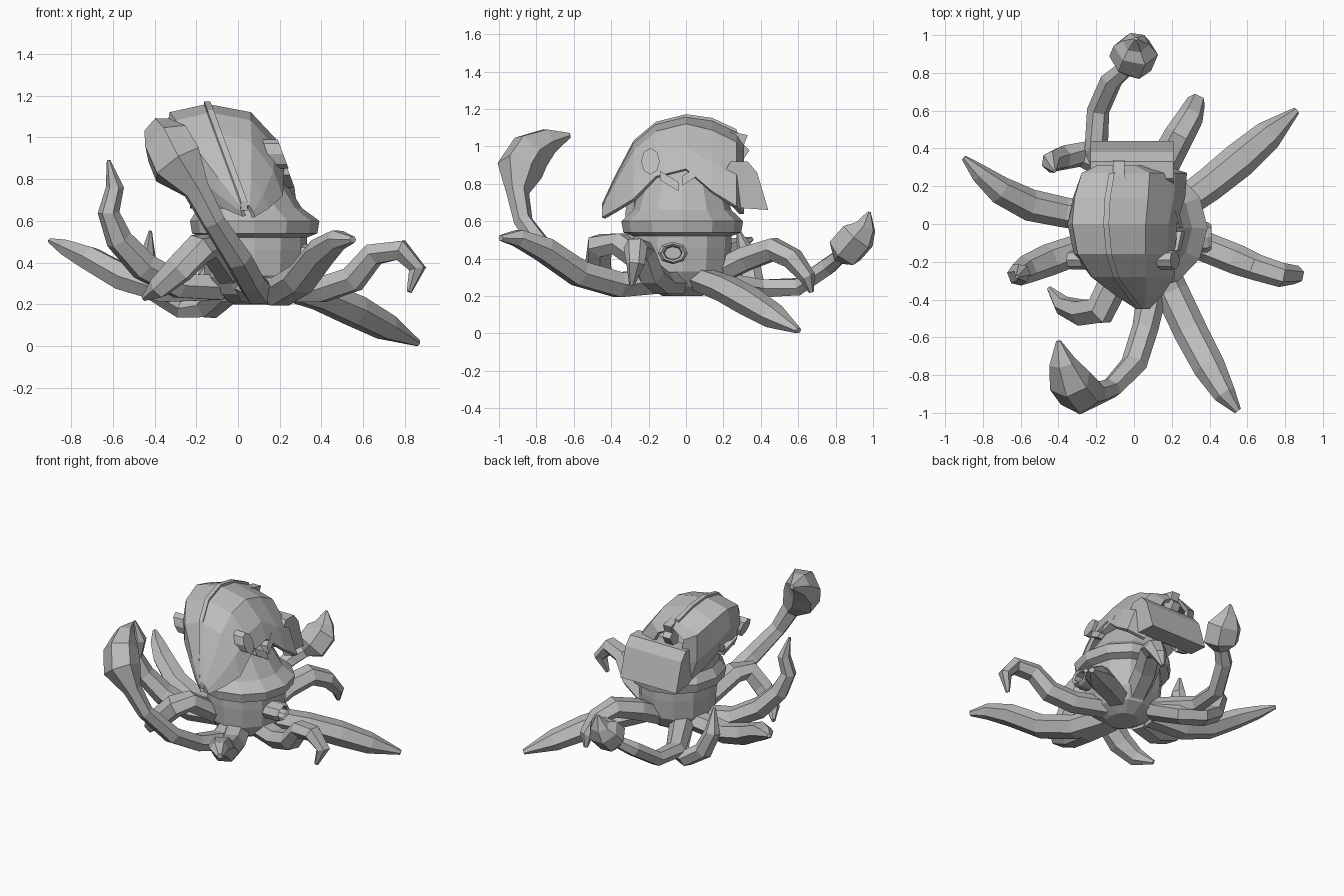
import bpy, bmesh, math
from mathutils import Vector

if "Cube" in bpy.data.objects:
    bpy.data.objects.remove(bpy.data.objects["Cube"])

grey = bpy.data.materials.new("plain_grey")
grey.use_nodes = True
grey.diffuse_color = (0.5, 0.5, 0.5, 1)
grey.node_tree.nodes["Principled BSDF"].inputs["Base Color"].default_value = (0.5, 0.5, 0.5, 1)


def finish(name, bm):
    bmesh.ops.recalc_face_normals(bm, faces=bm.faces)
    mesh = bpy.data.meshes.new(name)
    bm.to_mesh(mesh)
    bm.free()
    mesh.materials.append(grey)
    ob = bpy.data.objects.new(name, mesh)
    bpy.context.collection.objects.link(ob)
    return ob


def loft(name, rings, closed=True, caps=True):
    """Skin a list of equal-length point rings."""
    bm = bmesh.new()
    rows = [[bm.verts.new(p) for p in ring] for ring in rings]
    n = len(rows[0])
    for a, b in zip(rows, rows[1:]):
        for i in range(n if closed else n - 1):
            j = (i + 1) % n
            bm.faces.new((a[i], a[j], b[j], b[i]))
    if caps:
        bm.faces.new(rows[0])
        bm.faces.new(rows[-1])
    return finish(name, bm)


def tentacle(name, path, radii, sides=6):
    """Faceted tapering arm along a path, slightly flattened."""
    pts = [Vector(p) for p in path]
    side = None
    rings = []
    for i, p in enumerate(pts):
        t = (pts[min(i + 1, len(pts) - 1)] - pts[max(i - 1, 0)]).normalized()
        side = t.cross(Vector((0, 0, 1))) if side is None else side - t * side.dot(t)
        side.normalize()
        up = side.cross(t)
        ring = []
        for k in range(sides):
            a = math.tau * k / sides
            ring.append(p + radii[i] * (side * math.cos(a) + up * 0.85 * math.sin(a)))
        rings.append(ring)
    return loft(name, rings)


def lean(z):
    """Sideways lean of the head at a given height."""
    return 0.06 - 0.37 * max(z - 0.6, 0)


# Arms
tentacle("front_raised_arm",
         [(.06, -.15, .28), (.1, -.35, .26), (.06, -.55, .31), (0, -.74, .42), (-.12, -.87, .6),
          (-.2, -.9, .75), (-.29, -.89, .87), (-.34, -.83, .97), (-.38, -.73, 1.03), (-.4, -.62, 1.06)],
         [.09, .08, .07, .07, .06, .07, .14, .13, .08, .015])
tentacle("front_left_arm",
         [(.1, -.15, .28), (.2, -.36, .26), (.3, -.57, .32), (.4, -.76, .45), (.48, -.9, .51), (.55, -.99, .51)],
         [.09, .09, .09, .085, .06, .02])
tentacle("back_left_long_arm",
         [(.18, .05, .3), (.4, .21, .24), (.56, .34, .17), (.71, .47, .09), (.86, .6, .015)],
         [.08, .09, .095, .08, .02])
tentacle("left_hooked_arm",
         [(.2, -.05, .27), (.4, -.13, .27), (.55, -.19, .32), (.65, -.23, .44), (.78, -.27, .46),
          (.86, -.27, .37), (.82, -.29, .26)],
         [.08, .08, .08, .07, .065, .05, .015])
tentacle("back_left_short_arm",
         [(.1, .12, .3), (.16, .32, .4), (.24, .47, .45), (.3, .57, .4), (.33, .65, .3), (.32, .67, .22)],
         [.08, .085, .08, .07, .05, .015])
tentacle("back_bulb_arm",
         [(-.05, .12, .28), (-.2, .4, .24), (-.19, .6, .25), (-.12, .76, .36), (-.05, .82, .41),
          (-.02, .85, .44), (.01, .92, .52), (.01, .96, .57), (.01, .98, .65)],
         [.08, .065, .06, .06, .05, .12, .12, .07, .01])
tentacle("right_long_arm",
         [(-.1, .03, .28), (-.36, .06, .27), (-.55, .1, .33), (-.71, .18, .42), (-.82, .27, .47), (-.9, .35, .505)],
         [.08, .08, .085, .075, .05, .015])
tentacle("right_raised_arm",
         [(-.08, -.06, .28), (-.28, -.13, .29), (-.45, -.19, .38), (-.57, -.24, .51), (-.62, -.27, .64),
          (-.59, -.26, .76), (-.62, -.28, .89)],
         [.08, .08, .085, .075, .06, .05, .01])
tentacle("front_right_curled_arm",
         [(-.04, -.18, .35), (-.13, -.36, .48), (-.18, -.46, .47), (-.28, -.47, .37), (-.38, -.43, .28), (-.45, -.34, .23)],
         [.08, .08, .085, .08, .06, .015])
tentacle("back_right_curled_arm",
         [(-.05, .12, .27), (-.14, .3, .19), (-.27, .37, .19), (-.38, .35, .26), (-.44, .33, .4), (-.42, .28, .55)],
         [.08, .075, .07, .07, .06, .01])

# Body with flared collar
body = [(.2, .1), (.25, .19), (.33, .24), (.46, .25), (.52, .25), (.54, .3), (.6, .31),
        (.66, .25), (.8, .21), (.92, .15), (1.02, .05)]
loft("body", [[(lean(z) + .02 + r * math.cos(math.tau * k / 12), -.02 + 1.05 * r * math.sin(math.tau * k / 12), z)
               for k in range(12)] for z, r in body])

# Siphon on the left side
rim = [(.25, .08), (.39, .08), (.41, .065), (.4, .05), (.34, .045)]
loft("siphon", [[(x, -.07 + r * math.cos(math.tau * k / 8), .43 + .75 * r * math.sin(math.tau * k / 8))
                 for k in range(8)] for x, r in rim])

# Helmet shell: arched sections along y (y, half width, crest height, edge height)
sections = [(-.45, .03, .68, .62), (-.38, .11, .83, .66), (-.28, .2, 1.02, .72), (-.16, .25, 1.12, .84),
            (0, .27, 1.16, .88), (.14, .27, 1.14, .76), (.27, .25, 1.08, .68)]
arch = [(-1, 0), (-.99, .4), (-.72, .86), (0, 1), (.72, .86), (.99, .4), (1, 0)]
rings = []
for y, w, top, edge in sections:
    rings.append([(lean(edge + v * (top - edge)) + u * w, y, edge + v * (top - edge)) for u, v in arch])
rings.append([(lean(z) + (x - lean(z)) * .55, y + .04, z - .04) for x, y, z in rings[-1]])
shell = loft("helmet_shell", rings, closed=False, caps=False)
thick = shell.modifiers.new("thickness", "SOLIDIFY")
thick.thickness = .025

# Crest strip over the helmet
crest = []
for y, w, top, edge in sections:
    x = lean(top)
    crest.append([(x - .015, y, top - .03), (x - .015, y, top + .012), (x + .015, y, top + .012), (x + .015, y, top - .03)])
loft("helmet_crest", crest)

# Neck guard: flared flap at the back
guard = []
for s in (-1, 1):
    cx = -.01
    guard.append([(cx + s * .22, y, z) for y, z in [(.24, .92), (.33, .92), (.38, .86), (.44, .66), (.3, .67), (.15, .78)]])
loft("neck_guard", guard)

# Small step on the back of the helmet
loft("helmet_back_clip", [[(-.08 + s * .03, y, z) for y, z in
                           [(.24, 1.08), (.33, 1.06), (.31, 1.01), (.34, .98), (.3, .92), (.24, .92)]] for s in (-1, 1)])

# Side fittings, brows and eyes, mirrored across the leaning head
for side, label in ((1, "left"), (-1, "right")):
    def at(out, y, z):
        return (lean(z) + side * out, y, z)
    loft(label + "_helmet_rivet", [[at(out, -.19 + .05 * math.cos(math.tau * k / 8), .92 + .07 * math.sin(math.tau * k / 8))
                                    for k in range(8)] for out in (.2, .275)])
    for part, y0, y1, z0, z1 in (("front_brow", -.14, -.04, .84, .78), ("back_brow", -.02, .07, .81, .87)):
        loft(label + "_" + part, [[at(o, y0, z0 - .02), at(o, y1, z1 - .02), at(o, y1, z1 + .03), at(o, y0, z0 + .03)]
                                  for o in (.15, .27)])
